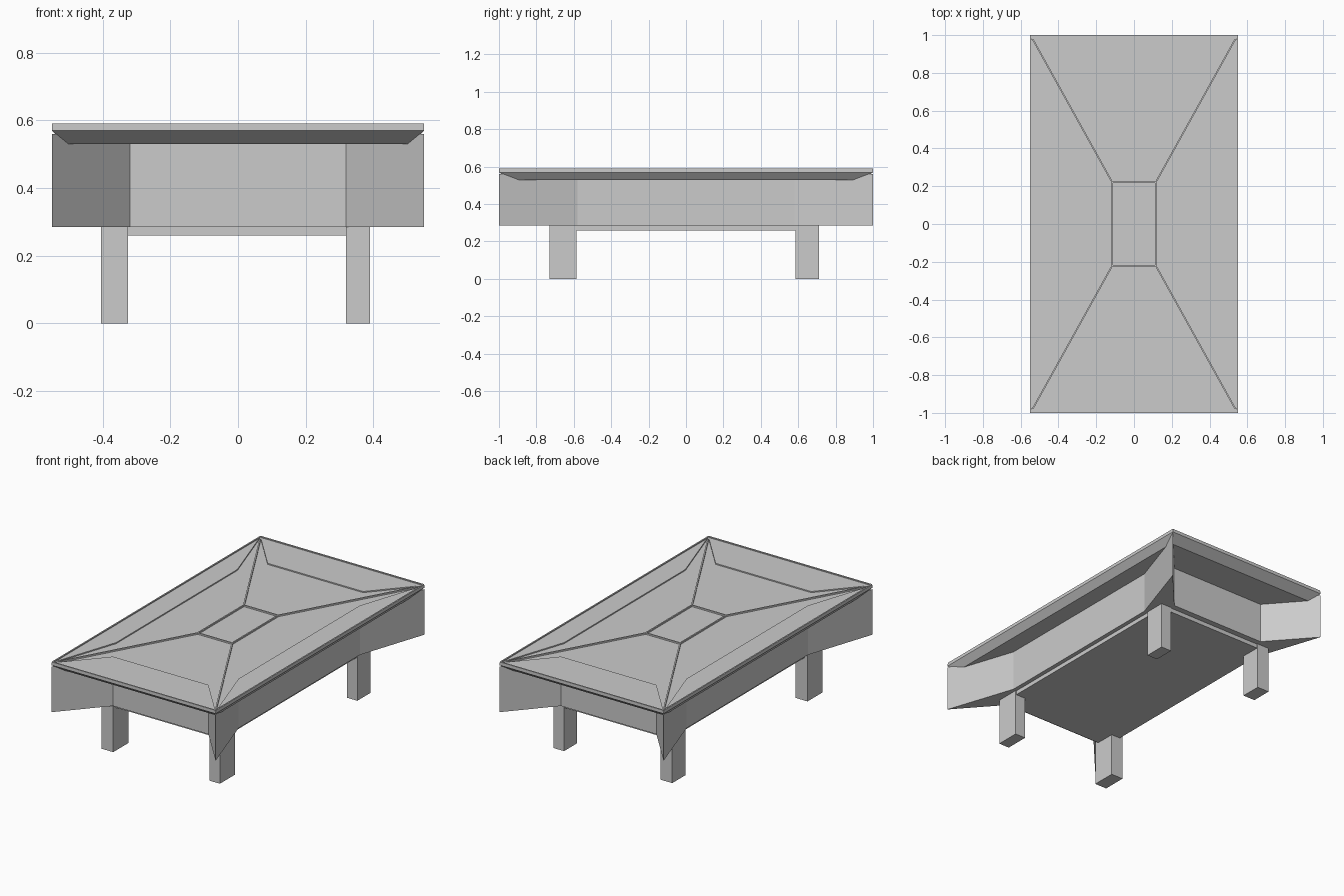
import bpy
import bmesh
from mathutils import Vector

cube = bpy.data.objects.get("Cube")
if cube:
    bpy.data.objects.remove(cube, do_unlink=True)

grey = bpy.data.materials.new("plain_grey")
grey.use_nodes = True
grey.diffuse_color = (0.6, 0.6, 0.6, 1)
grey.node_tree.nodes["Principled BSDF"].inputs["Base Color"].default_value = (0.6, 0.6, 0.6, 1)


def loft(name, lower, upper, z0, z1):
    """Solid between two matching outlines at two heights."""
    bm = bmesh.new()
    a = [bm.verts.new((x, y, z0)) for x, y in lower]
    b = [bm.verts.new((x, y, z1)) for x, y in upper]
    bm.faces.new(a[::-1])
    bm.faces.new(b)
    for i in range(len(a)):
        j = (i + 1) % len(a)
        bm.faces.new((a[i], a[j], b[j], b[i]))
    bmesh.ops.recalc_face_normals(bm, faces=bm.faces)
    mesh = bpy.data.meshes.new(name)
    bm.to_mesh(mesh)
    bm.free()
    mesh.materials.append(grey)
    obj = bpy.data.objects.new(name, mesh)
    bpy.context.collection.objects.link(obj)
    return obj


def prism(name, outline, z0, z1):
    return loft(name, outline, outline, z0, z1)


def rect(x0, x1, y0, y1):
    return [(x0, y0), (x1, y0), (x1, y1), (x0, y1)]


def centred(w, d):
    return rect(-w, w, -d, d)


def strip(name, p, q, width, z0, z1):
    """Thin straight rib from p to q."""
    p, q = Vector(p), Vector(q)
    d = (q - p).normalized() * width / 2
    n = Vector((-d.y, d.x))
    prism(name, [p - n, q - n, q + n, p + n], z0, z1)


W, D = 0.55, 1.0

# Skirt with inset panels and flared pointed corners
star = [(-W, -D), (-0.32, -0.74), (0.32, -0.74), (W, -D),
        (0.41, -0.58), (0.41, 0.58), (W, D), (0.32, 0.74),
        (-0.32, 0.74), (-W, D), (-0.41, 0.58), (-0.41, -0.58)]
prism("skirt", star, 0.285, 0.56)
prism("belly", centred(0.385, 0.705), 0.26, 0.29)

# Table top with a chamfered underside
loft("top_chamfer", centred(0.515, 0.945), centred(W, D), 0.53, 0.57)
prism("top_slab", centred(W, D), 0.57, 0.577)

# Raised border panels around the recessed field
for i in range(0, 12, 3):
    prism("border_panel", star[i:i + 3] + [star[(i + 3) % 12]], 0.577, 0.584)

# Thin lip, diagonal ribs and central frame
outer = centred(W - 0.004, D - 0.004)
inner = centred(0.115, 0.22)
for i in range(4):
    j = (i + 1) % 4
    strip("edge_lip", outer[i], outer[j], 0.008, 0.57, 0.59)
    strip("diagonal_rib", outer[i], inner[i], 0.008, 0.57, 0.586)
    strip("centre_frame", inner[i], inner[j], 0.008, 0.57, 0.586)

# Legs
for x0, x1 in ((-0.405, -0.325), (0.32, 0.39)):
    for y0, y1 in ((-0.73, -0.585), (0.585, 0.71)):
        prism("leg", rect(x0, x1, y0, y1), 0, 0.29)
